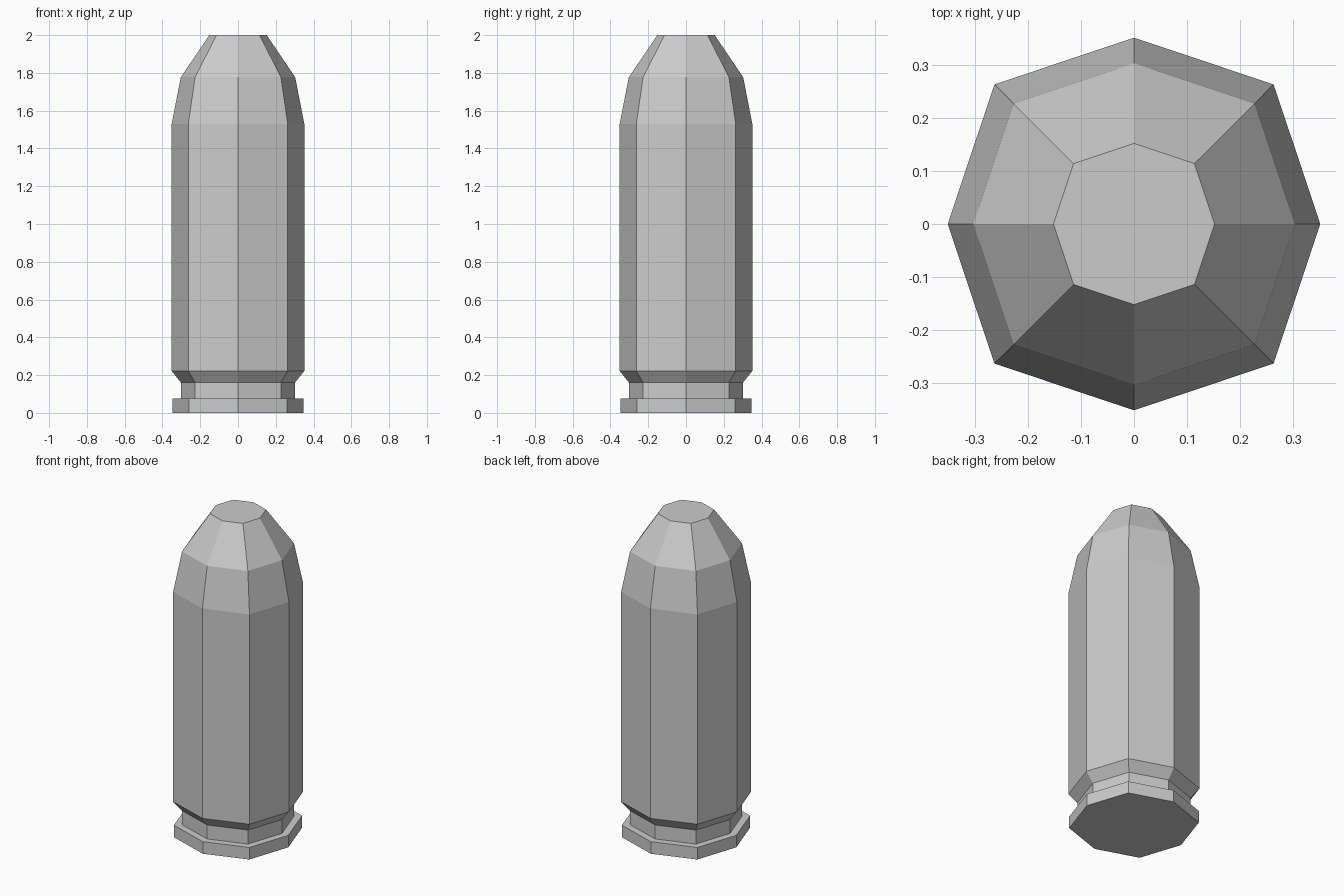
import bpy
import bmesh
from math import cos, sin, pi

cube = bpy.data.objects.get("Cube")
if cube:
    bpy.data.objects.remove(cube, do_unlink=True)

SIDES = 8
DIAGONAL = 1.06  # corners on the diagonals sit slightly further out

grey = bpy.data.materials.new("plain grey")
grey.use_nodes = True
grey.diffuse_color = (0.6, 0.6, 0.6, 1)
grey.node_tree.nodes["Principled BSDF"].inputs["Base Color"].default_value = (0.6, 0.6, 0.6, 1)


def lathe(name, profile, cap_bottom=False, cap_top=False):
    """Flat-sided solid from (radius, height) pairs, listed bottom to top."""
    bm = bmesh.new()
    rings = []
    for radius, z in profile:
        ring = []
        for i in range(SIDES):
            r = radius * (DIAGONAL if i % 2 else 1)
            a = 2 * pi * i / SIDES
            ring.append(bm.verts.new((r * cos(a), r * sin(a), z)))
        rings.append(ring)
    for low, high in zip(rings, rings[1:]):
        for i in range(SIDES):
            j = (i + 1) % SIDES
            bm.faces.new((low[i], low[j], high[j], high[i]))
    if cap_bottom:
        bm.faces.new(rings[0][::-1])
    if cap_top:
        bm.faces.new(rings[-1])
    mesh = bpy.data.meshes.new(name)
    bm.to_mesh(mesh)
    bm.free()
    mesh.materials.append(grey)
    obj = bpy.data.objects.new(name, mesh)
    bpy.context.collection.objects.link(obj)
    return obj


# Casing: rim, extractor groove, chamfer and straight wall
lathe("casing", [(0.347, 0), (0.347, 0.075), (0.303, 0.075), (0.303, 0.162),
                 (0.351, 0.222), (0.351, 1.53)], cap_bottom=True)

# Bullet tip: two tapers ending in a flat nose
lathe("bullet_tip", [(0.351, 1.53), (0.303, 1.777), (0.152, 2.0)], cap_top=True)
